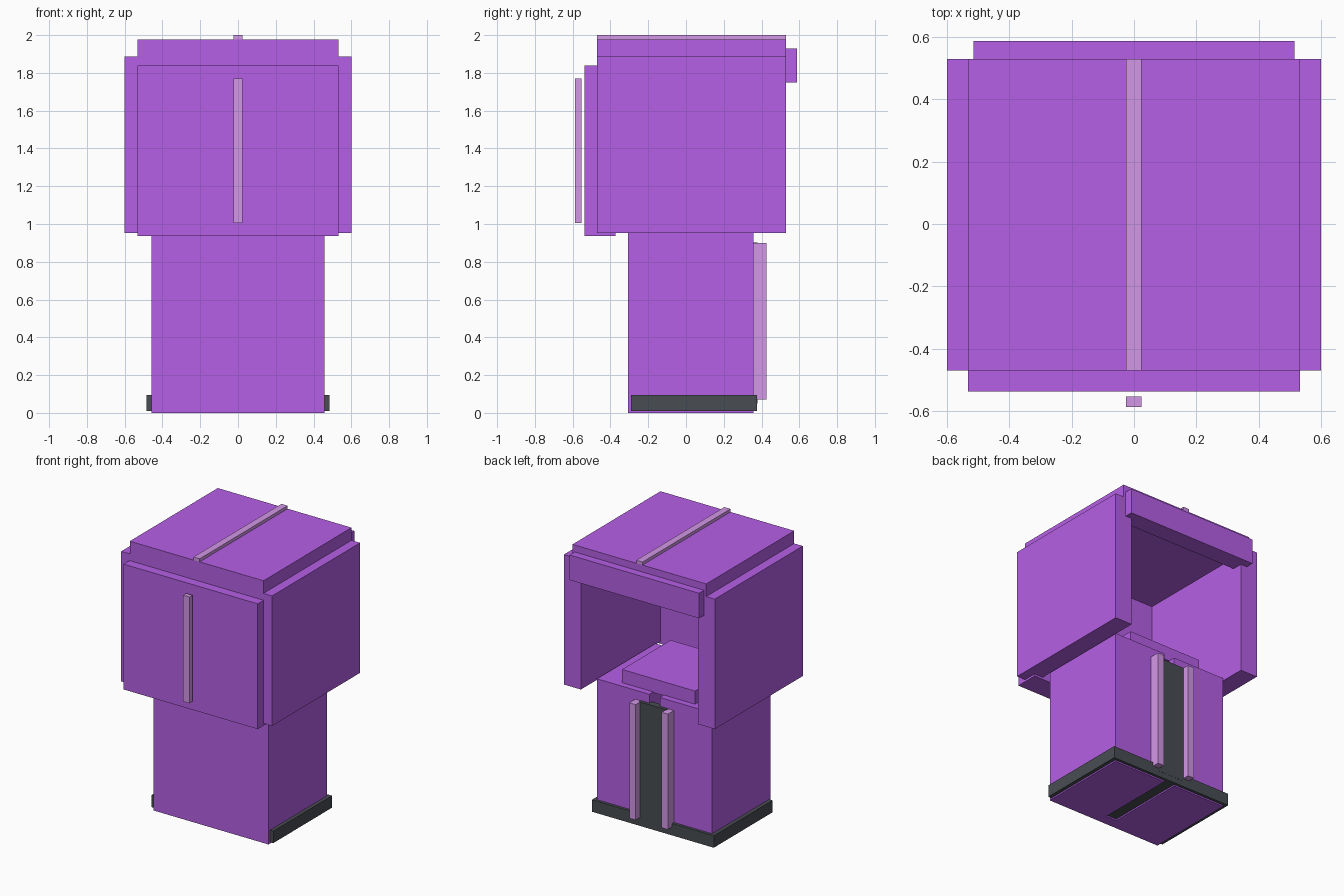
import bpy
import bmesh
from mathutils import Vector

cube = bpy.data.objects.get("Cube")
if cube:
    bpy.data.objects.remove(cube, do_unlink=True)


def material(name, rgb):
    mat = bpy.data.materials.new(name)
    mat.use_nodes = True
    mat.diffuse_color = (*rgb, 1)
    mat.node_tree.nodes["Principled BSDF"].inputs["Base Color"].default_value = (*rgb, 1)
    return mat


purple = material("purple", (0.46, 0.115, 0.79))
mauve = material("pale mauve", (0.65, 0.31, 0.80))
charcoal = material("charcoal", (0.066, 0.073, 0.085))


def box(name, mat, x, y, z):
    """Box spanning the given (low, high) range on each axis."""
    low, high = Vector((x[0], y[0], z[0])), Vector((x[1], y[1], z[1]))
    bm = bmesh.new()
    bmesh.ops.create_cube(bm, size=1)
    for v in bm.verts:
        v.co = (low + high) / 2 + v.co * (high - low)
    mesh = bpy.data.meshes.new(name)
    bm.to_mesh(mesh)
    bm.free()
    mesh.materials.append(mat)
    obj = bpy.data.objects.new(name, mesh)
    bpy.context.collection.objects.link(obj)
    return obj


def pair(name, mat, x, y, z):
    """Two boxes mirrored across x = 0."""
    box("left_" + name, mat, x, y, z)
    box("right_" + name, mat, (-x[1], -x[0]), y, z)


# Jacket body: one U-shaped block, open along the middle of the back
bm = bmesh.new()
wide, slot, front, inner, back = 0.458, 0.042, -0.308, -0.23, 0.357
outline = [(-wide, front), (wide, front), (wide, back), (slot, back),
           (slot, inner), (-slot, inner), (-slot, back), (-wide, back)]
base = bm.faces.new([bm.verts.new((x, y, 0)) for x, y in outline])
top = bmesh.ops.extrude_face_region(bm, geom=[base])
bmesh.ops.translate(bm, vec=(0, 0, 0.965),
                    verts=[g for g in top["geom"] if isinstance(g, bmesh.types.BMVert)])
bmesh.ops.recalc_face_normals(bm, faces=bm.faces)
mesh = bpy.data.meshes.new("jacket_body")
bm.to_mesh(mesh)
bm.free()
mesh.materials.append(purple)
bpy.context.collection.objects.link(bpy.data.objects.new("jacket_body", mesh))

# Hem band, collar slab and back opening
box("hem_band", charcoal, (-0.485, 0.484), (-0.29, 0.377), (0.01, 0.096))
box("collar_slab", purple, (-0.29, 0.29), (-0.24, 0.312), (0.96, 1.06))
box("shirt_strip", charcoal, (-0.11, 0.11), (0.33, 0.378), (0.05, 0.902))
pair("opening_trim", mauve, (0.103, 0.153), (0.35, 0.425), (0.07, 0.9))

# Hood panels, open at the back and below
pair("hood_side", purple, (0.465, 0.6), (-0.47, 0.53), (0.952, 1.887))
box("hood_top", purple, (-0.532, 0.532), (-0.47, 0.53), (1.828, 1.978))
box("hood_front", purple, (-0.533, 0.533), (-0.537, -0.372), (0.937, 1.838))
box("hood_brim", purple, (-0.515, 0.515), (0.455, 0.587), (1.748, 1.928))

# Centre trim on the hood
box("top_trim", mauve, (-0.025, 0.024), (-0.47, 0.53), (1.978, 2.0))
box("front_trim", mauve, (-0.025, 0.024), (-0.587, -0.553), (1.005, 1.77))
